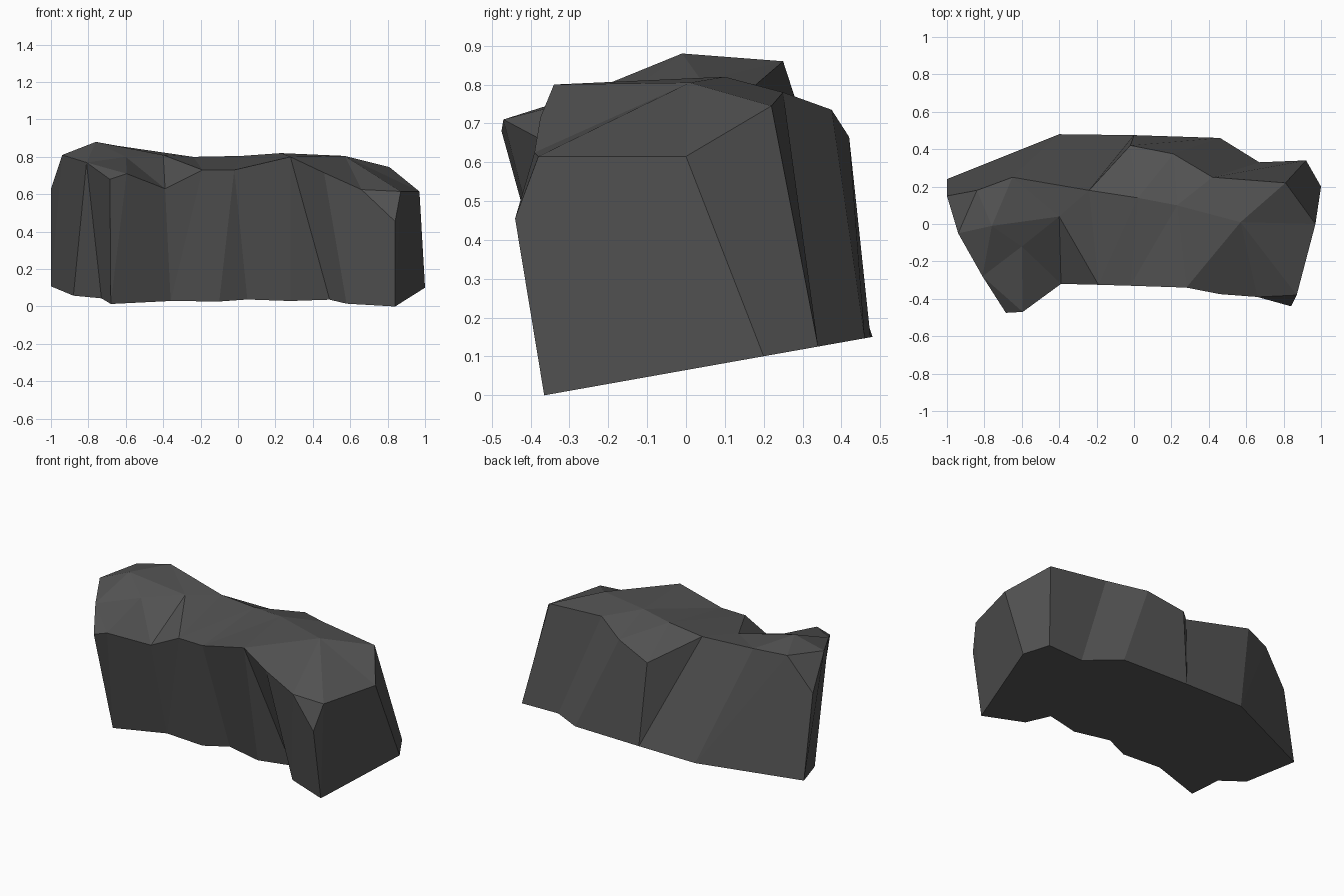
import bpy, bmesh
from mathutils import Vector
from mathutils.geometry import delaunay_2d_cdt

if "Cube" in bpy.data.objects:
    bpy.data.objects.remove(bpy.data.objects["Cube"])

# Base outline (counter-clockwise), lying on one tilted plane
base = [(-1, .24), (-.88, -.04), (-.73, -.12), (-.68, -.29), (-.36, -.2),
        (-.1, -.215), (.05, -.155), (.28, -.2), (.49, -.16), (.58, -.28),
        (.84, -.365), (1, .2), (.92, .34), (.67, .33), (.46, .46),
        (0, .475), (-.4, .48)]
# Upper rim, same direction
rim = [(-1, .15, .63), (-.94, -.05, .81), (-.81, -.28, .77), (-.685, -.475, .68),
       (-.595, -.47, .71), (-.39, -.32, .63), (-.19, -.325, .73), (-.02, -.33, .73),
       (.28, -.34, .8), (.46, -.375, .715), (.66, -.39, .625), (.84, -.44, .455),
       (.87, -.38, .615), (.97, 0, .615), (.81, .22, .745), (.42, .25, .78),
       (.21, .375, .735), (-.02, .42, .665), (-.24, .18, .8), (-.65, .25, .86),
       (-.84, .18, .84)]
# Peaks on the top surface
peaks = [(-.6, -.12, .8), (-.76, -.01, .88), (-.4, .04, .81),
         (.02, .14, .805), (.23, .1, .82), (.57, .01, .805)]
CHIP = 11  # rim corner sitting below the top surface

bm = bmesh.new()
B = [bm.verts.new((x, y, (y + .365) * .178)) for x, y in base]
R = [bm.verts.new(p) for p in rim]
P = [bm.verts.new(p) for p in peaks]

# Underside
bm.faces.new(B[::-1])

# Walls: step around both outlines (Q = both advance, R = rim only, B = base only)
b = r = 0
for step in "RQBQRQRQBQBQRQRRBQQQQRQRQ":
    nb = (b + (step in "QB")) % len(B)
    nr = (r + (step in "QR")) % len(R)
    loop = [B[b]] + ([B[nb]] if nb != b else [])
    loop += [R[nr]] + ([R[r]] if nr != r else [])
    bm.faces.new(loop)
    b, r = nb, nr

# Top facets: triangulate rim and peaks, plus the chipped corner
edge = [v for i, v in enumerate(R) if i != CHIP]
top = edge + P
res = delaunay_2d_cdt([Vector(v.co.xy) for v in top], [],
                      [list(range(len(edge)))], 1, 1e-5)
for f in res[2]:
    bm.faces.new([top[res[3][i][0]] for i in f])
bm.faces.new((R[CHIP - 1], R[CHIP], R[CHIP + 1]))

bmesh.ops.recalc_face_normals(bm, faces=bm.faces[:])
me = bpy.data.meshes.new("boulder")
bm.to_mesh(me)
bm.free()

# Single dark stone colour
mat = bpy.data.materials.new("dark grey stone")
mat.diffuse_color = (.085, .085, .085, 1)
mat.use_nodes = True
mat.node_tree.nodes["Principled BSDF"].inputs["Base Color"].default_value = mat.diffuse_color
me.materials.append(mat)
ob = bpy.data.objects.new("boulder", me)
bpy.context.collection.objects.link(ob)
